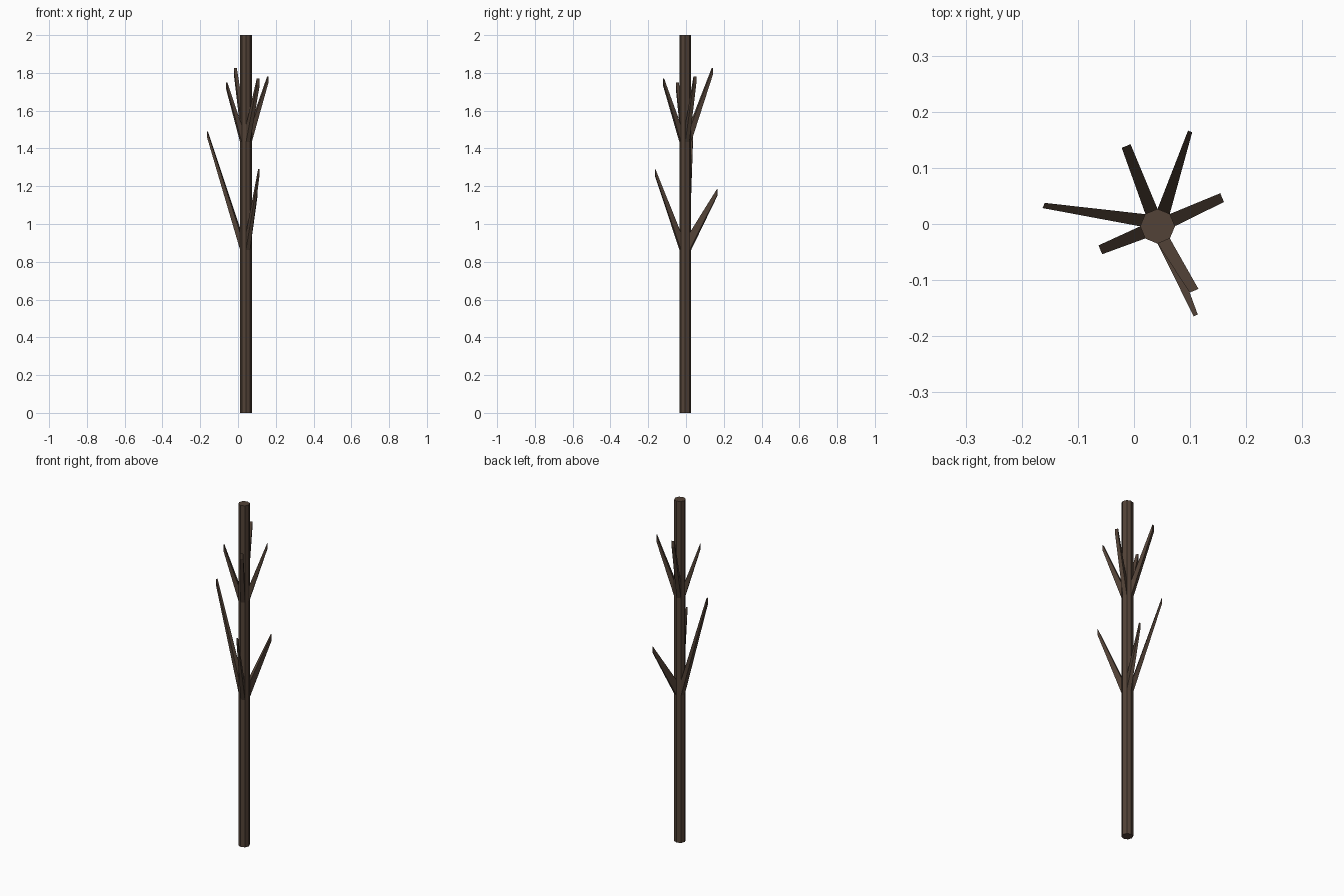
import bpy, bmesh, math

if "Cube" in bpy.data.objects:
    bpy.data.objects.remove(bpy.data.objects["Cube"])

CX, CY, R = 0.042, -0.004, 0.031

bark = bpy.data.materials.new("dark_bark")
bark.diffuse_color = (0.085, 0.055, 0.038, 1)
bark.use_nodes = True
bark.node_tree.nodes["Principled BSDF"].inputs["Base Color"].default_value = bark.diffuse_color


def finish(name, bm):
    bmesh.ops.recalc_face_normals(bm, faces=bm.faces)
    me = bpy.data.meshes.new(name)
    bm.to_mesh(me)
    bm.free()
    me.materials.append(bark)
    ob = bpy.data.objects.new(name, me)
    bpy.context.collection.objects.link(ob)


# Trunk: straight octagonal pole with corners on the axes
bm = bmesh.new()
ring = [bm.verts.new((CX + R * math.cos(k * math.pi / 4),
                      CY + R * math.sin(k * math.pi / 4), 0)) for k in range(8)]
base = bm.faces.new(ring)
top = bmesh.ops.extrude_face_region(bm, geom=[base], use_keep_orig=True)
bmesh.ops.translate(bm, vec=(0, 0, 2),
                    verts=[v for v in top["geom"] if isinstance(v, bmesh.types.BMVert)])
finish("trunk", bm)


def upright_rect(bm, x, y, angle, width, z0, z1):
    """Vertical rectangle facing outwards along angle."""
    dx, dy = -math.sin(angle) * width / 2, math.cos(angle) * width / 2
    return [bm.verts.new(p) for p in ((x - dx, y - dy, z0), (x + dx, y + dy, z0),
                                      (x + dx, y + dy, z1), (x - dx, y - dy, z1))]


def branch(name, side, tip, width, root_z):
    """Tapered branch growing out of one trunk side up to a small upright tip."""
    bm = bmesh.new()
    a = math.radians(side)
    d = R * math.cos(math.pi / 8) - 0.001
    x, y, z = tip
    lo = upright_rect(bm, CX + d * math.cos(a), CY + d * math.sin(a), a, 0.0235, *root_z)
    hi = upright_rect(bm, x, y, a, width, z - 0.035, z)
    bm.faces.new(lo)
    bm.faces.new(hi)
    for i in range(4):
        j = (i + 1) % 4
        bm.faces.new((lo[i], lo[j], hi[j], hi[i]))
    finish(name, bm)


# Lower tier: long thin branches; upper tier: shorter, blunter ones
LOW, HIGH = (0.86, 0.95), (1.43, 1.52)
branch("lower_branch_left", 157.5, (-0.161, 0.033, 1.49), 0.010, LOW)
branch("lower_branch_back", 67.5, (0.100, 0.165, 1.185), 0.008, LOW)
branch("lower_branch_front", 292.5, (0.110, -0.163, 1.29), 0.008, LOW)
branch("upper_branch_back", 112.5, (-0.014, 0.139, 1.825), 0.017, HIGH)
branch("upper_branch_right", 22.5, (0.157, 0.047, 1.78), 0.017, HIGH)
branch("upper_branch_left", 202.5, (-0.060, -0.046, 1.75), 0.017, HIGH)
branch("upper_branch_front", 292.5, (0.107, -0.119, 1.77), 0.017, HIGH)
